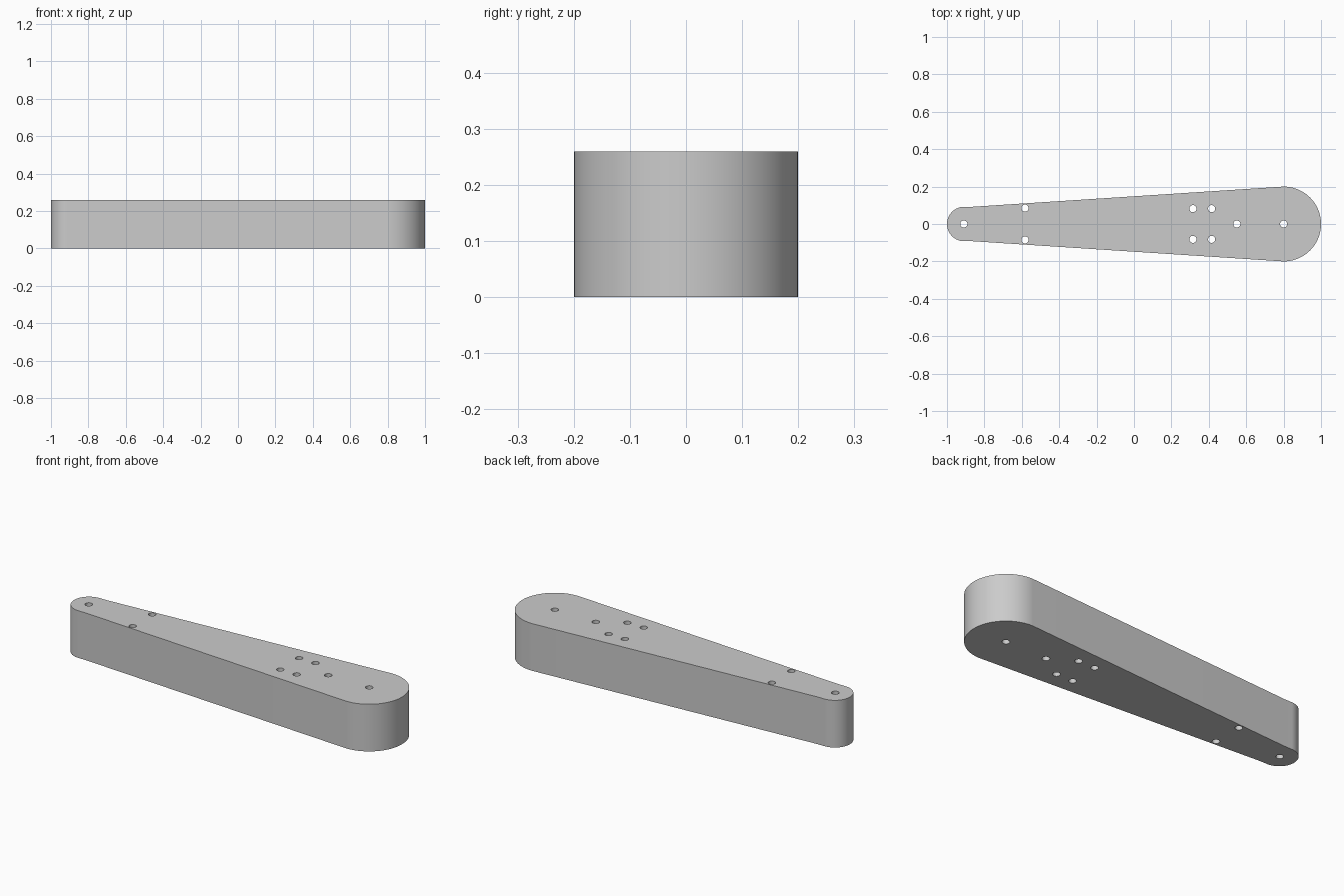
import bpy, bmesh
from math import cos, sin, pi, radians

cube = bpy.data.objects.get("Cube")
if cube:
    bpy.data.objects.remove(cube, do_unlink=True)

HEIGHT = 0.26
BIG_X, BIG_R = 0.8, 0.2
SMALL_X, SMALL_R = -0.908, 0.092
NECK_X = -0.865
HOLE_R = 0.019


def arc(x, y, r, start, end, steps):
    """Points along an arc, both ends included."""
    angles = [start + (end - start) * i / steps for i in range(steps + 1)]
    return [(x + r * cos(a), y + r * sin(a)) for a in angles]


def add_loop(curve, points):
    """Closed straight-sided loop in a flat curve."""
    spline = curve.splines.new("POLY")
    spline.points.add(len(points) - 1)
    for p, (x, y) in zip(spline.points, points):
        p.co = (x, y, 0, 1)
    spline.use_cyclic_u = True


# Tapered outline: large round end, short neck, small round end
curve = bpy.data.curves.new("tapered_arm", "CURVE")
curve.dimensions = "2D"
curve.fill_mode = "BOTH"
curve.extrude = HEIGHT / 2
outline = arc(BIG_X, 0, BIG_R, -pi / 2, pi / 2, 48)
outline += [(NECK_X, SMALL_R)]
outline += arc(SMALL_X, 0, SMALL_R, pi / 2, 3 * pi / 2, 40)
outline += [(NECK_X, -SMALL_R)]
add_loop(curve, outline)

# Through holes: on the centre line, then in mirrored pairs
holes = [(-0.91, 0), (0.55, 0), (BIG_X, 0)]
for x, y in [(-0.583, 0.085), (0.315, 0.082), (0.415, 0.082)]:
    holes += [(x, y), (x, -y)]
for x, y in holes:
    add_loop(curve, arc(x, y, HOLE_R, 0, 2 * pi, 24)[:-1])

# Solid body as a mesh
arm = bpy.data.objects.new("tapered_arm", curve)
bpy.context.collection.objects.link(arm)
bpy.ops.object.select_all(action="DESELECT")
arm.select_set(True)
bpy.context.view_layer.objects.active = arm
bpy.ops.object.convert(target="MESH")
arm = bpy.context.object
bm = bmesh.new()
bm.from_mesh(arm.data)
bmesh.ops.remove_doubles(bm, verts=bm.verts, dist=0.0001)
bmesh.ops.translate(bm, verts=bm.verts, vec=(0, 0, HEIGHT / 2))
bmesh.ops.recalc_face_normals(bm, faces=bm.faces)
bm.to_mesh(arm.data)
bm.free()
bpy.ops.object.shade_smooth_by_angle(angle=radians(30))

# Plain grey
grey = bpy.data.materials.new("plain_grey")
grey.use_nodes = True
colour = (0.6, 0.6, 0.6, 1)
grey.diffuse_color = colour
grey.node_tree.nodes["Principled BSDF"].inputs["Base Color"].default_value = colour
arm.data.materials.clear()
arm.data.materials.append(grey)
